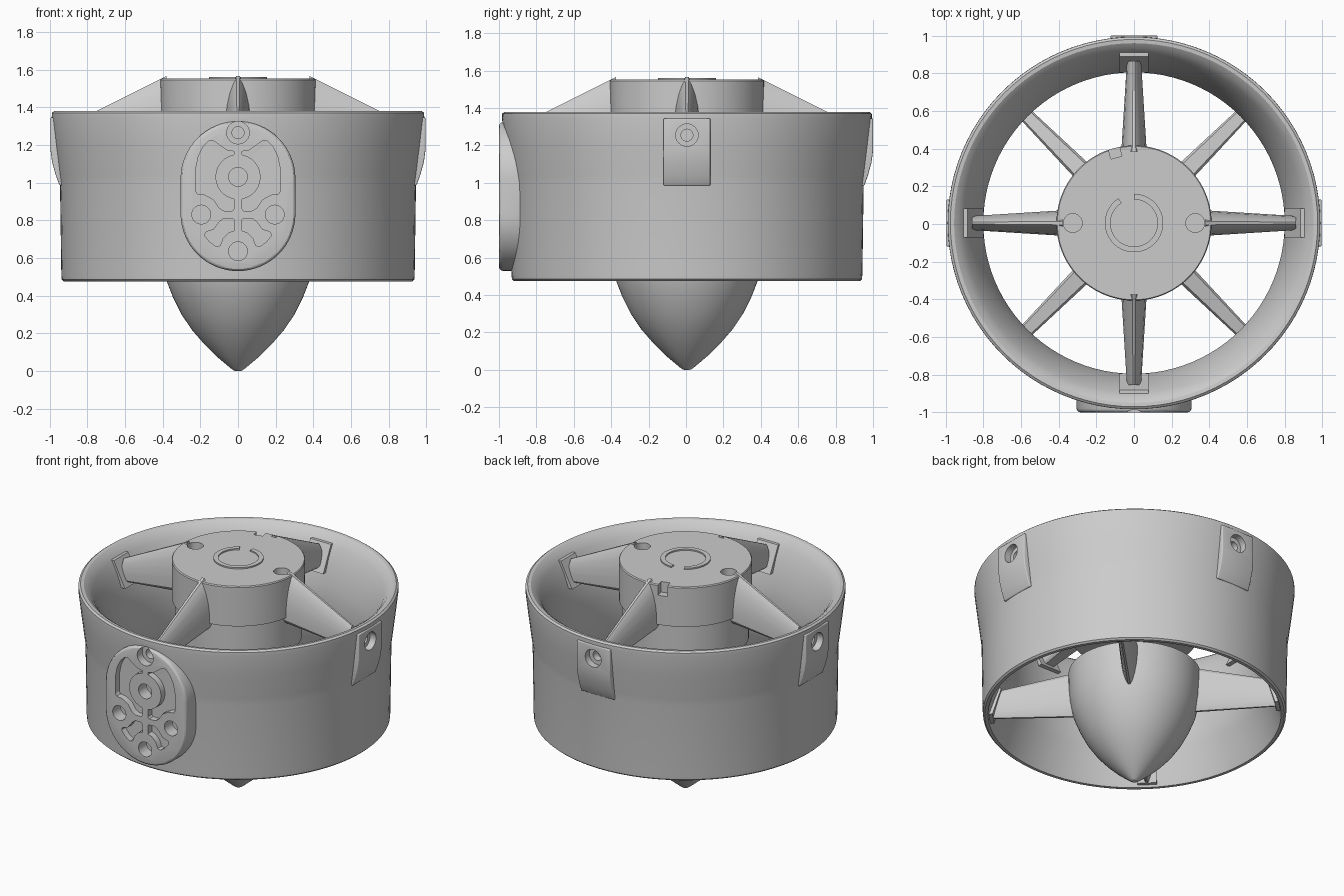
import bpy, bmesh
from math import sin, cos, pi, radians
from mathutils import Matrix, Vector

if "Cube" in bpy.data.objects:
    bpy.data.objects.remove(bpy.data.objects["Cube"])

CY = 0.005  # duct axis sits slightly behind the origin


def finish(name, bm, rot=0.0):
    bmesh.ops.remove_doubles(bm, verts=bm.verts, dist=1e-5)
    bmesh.ops.recalc_face_normals(bm, faces=bm.faces)
    bm.transform(Matrix.Translation((0, CY, 0)) @ Matrix.Rotation(rot, 4, 'Z'))
    me = bpy.data.meshes.new(name)
    bm.to_mesh(me)
    bm.free()
    ob = bpy.data.objects.new(name, me)
    bpy.context.collection.objects.link(ob)
    return ob


def lathe(name, profile, closed=False, n=96):
    bm = bmesh.new()
    rings = [[bm.verts.new((r * cos(2 * pi * i / n), r * sin(2 * pi * i / n), z))
              for i in range(n)] for r, z in profile]
    pairs = list(zip(rings, rings[1:])) + ([(rings[-1], rings[0])] if closed else [])
    for a, b in pairs:
        for i in range(n):
            j = (i + 1) % n
            bm.faces.new((a[i], a[j], b[j], b[i]))
    return finish(name, bm)


def loft(name, sec_a, sec_b, rot=0.0):
    """Solid between two matching cross-sections, turned about the axis."""
    bm = bmesh.new()
    a = [bm.verts.new(p) for p in sec_a]
    b = [bm.verts.new(p) for p in sec_b]
    bm.faces.new(a)
    bm.faces.new(b)
    for i in range(len(a)):
        j = (i + 1) % len(a)
        bm.faces.new((a[i], a[j], b[j], b[i]))
    return finish(name, bm, rot)


def front_prism(name, pts, r0, r1, rot=0.0):
    """Outline in x,z extruded radially, seen from the front."""
    return loft(name, [(x, -r0, z) for x, z in pts], [(x, -r1, z) for x, z in pts], rot)


def arc(x, z, r, a0=0, a1=360, n=24):
    n_pts = n if a1 - a0 == 360 else n + 1
    return [(x + r * cos(radians(a0 + (a1 - a0) * i / n)),
             z + r * sin(radians(a0 + (a1 - a0) * i / n))) for i in range(n_pts)]


def apply_mods(ob):
    bpy.context.view_layer.objects.active = ob
    for m in list(ob.modifiers):
        bpy.ops.object.modifier_apply(modifier=m.name)


def cut(targets, cutters):
    for ob in targets:
        for c in cutters:
            m = ob.modifiers.new("cut", 'BOOLEAN')
            m.operation, m.solver, m.object = 'DIFFERENCE', 'EXACT', c
        apply_mods(ob)
    for c in cutters:
        bpy.data.objects.remove(c)


def bevel(ob, width, angle=40):
    m = ob.modifiers.new("bevel", 'BEVEL')
    m.width, m.segments, m.limit_method, m.angle_limit = width, 3, 'ANGLE', radians(angle)
    apply_mods(ob)


# Duct ring: outer wall up, rounded lip, flared bore down
duct = lathe("duct", [
    (0.905, 0.475), (0.925, 0.475), (0.936, 0.485), (0.938, 0.51), (0.945, 0.99),
    (0.952, 1.04), (0.972, 1.2), (0.989, 1.345), (0.988, 1.37), (0.975, 1.38),
    (0.955, 1.378), (0.93, 1.36), (0.9, 1.32), (0.865, 1.25), (0.835, 1.17),
    (0.812, 1.08), (0.8, 1.0), (0.8, 0.78), (0.825, 0.7), (0.865, 0.59), (0.895, 0.5)],
    closed=True)

# Lower tail cone
lathe("tail_cone", [
    (0, 0), (0.02, 0.001), (0.04, 0.015), (0.115, 0.078), (0.18, 0.143), (0.245, 0.218),
    (0.3, 0.3), (0.345, 0.39), (0.38, 0.48), (0.398, 0.57), (0.406, 0.66), (0.408, 0.76),
    (0, 0.76)])

# Upper hub
hub = lathe("upper_hub", [(0, 1.02), (0.385, 1.02), (0.392, 1.03), (0.392, 1.28), (0.41, 1.28),
                          (0.412, 1.545), (0.407, 1.552), (0, 1.552)])
hub_cuts = []
for sx in (-1, 1):
    pts = arc(sx * 0.325, 0, 0.05)
    hub_cuts.append(loft("cutter", [(x, y, 1.45) for x, y in pts], [(x, y, 1.6) for x, y in pts]))
notch = [(-0.03, 1.48), (0.03, 1.48), (0.03, 1.6), (-0.03, 1.6)]
hub_cuts.append(front_prism("cutter", notch, 0.36, 0.45, radians(195)))
cut([hub], hub_cuts)

# Split ring on the hub top
ring = arc(0, 0, 0.155, 122, 450, 48) + arc(0, 0, 0.125, 122, 450, 48)[::-1]
loft("hub_ring", [(x, y, 1.54) for x, y in ring], [(x, y, 1.561) for x, y in ring])

# Streamlined strut section: blunt at v=0, narrow at v=1
HALF = [(0.38, 0), (0.5, 0.08), (0.5, 0.32), (0.44, 0.55), (0.33, 0.76), (0.18, 0.93), (0.07, 1)]
SECTION = HALF + [(-u, v) for u, v in reversed(HALF)]


def strut(name, r0, w0, blunt0, tip0, r1, w1, blunt1, tip1, rot):
    secs = [[(u * w, -r, b + v * (t - b)) for u, v in SECTION]
            for r, w, b, t in ((r0, w0, blunt0, tip0), (r1, w1, blunt1, tip1))]
    loft(name, *secs, rot)


def bracket(name, w, lower, upper, rot):
    """Thin mounting plate leaning along the bore wall; (r, z) ends."""
    secs = []
    for x in (-w, w):
        (ra, za), (rb, zb) = lower, upper
        secs.append([(x, -ra, za), (x, -ra - 0.03, za), (x, -rb - 0.02, zb), (x, -rb, zb)])
    loft(name, *secs, rot)


for k in range(4):
    a = k * pi / 2
    strut("upper_strut", 0.38, 0.135, 1.24, 1.565, 0.86, 0.075, 1.18, 1.325, a)
    bracket("upper_bracket", 0.078, (0.80, 1.16), (0.885, 1.33), a)
    strut("lower_strut", 0.34, 0.11, 0.77, 0.475, 0.88, 0.07, 0.66, 0.49, a + pi / 4)
    bracket("lower_bracket", 0.06, (0.875, 0.49), (0.82, 0.67), a + pi / 4)

# Outside screw pads on the right, back and left
PAD = [(0.925, 0.985), (0.948, 0.985), (0.968, 1.04), (0.987, 1.11), (0.995, 1.17),
       (0.995, 1.345), (0.94, 1.345)]
for k in (1, 2, 3):
    a = k * pi / 2
    pad = loft("screw_pad", [(-0.125, -r, z) for r, z in PAD], [(0.125, -r, z) for r, z in PAD], a)
    bevel(pad, 0.006)
    cut([duct, pad], [front_prism("cutter", arc(0, 1.255, 0.06), 0.95, 1.1, a),
                      front_prism("cutter", arc(0, 1.255, 0.032), 0.9, 1.1, a)])

# Front mounting plate, fitted to the duct wall
outline = arc(0, 1.02, 0.305, 0, 180, 32) + arc(0, 0.835, 0.305, 180, 360, 32)
plate = front_prism("mounting_plate", outline, 0.86, 1.005)
bevel(plate, 0.02)
cut([plate], [lathe("cutter", [(0, 0.3), (0.925, 0.3), (0.932, 1.0), (0.97, 1.36), (0.97, 1.6),
                               (0, 1.6)])])

# Plate pockets, mirrored left and right, and bolt holes
UPPER = arc(0, 1.03, 0.12, -80, 80, 12) + [
    (0.02, 1.165), (0.06, 1.172), (0.1, 1.2), (0.13, 1.222), (0.155, 1.22), (0.185, 1.19),
    (0.21, 1.14), (0.225, 1.07), (0.225, 0.955), (0.215, 0.94), (0.175, 0.935), (0.13, 0.91),
    (0.1, 0.865), (0.075, 0.85), (0.03, 0.85), (0.02, 0.862)]
LOWER = [(0.02, 0.8), (0.03, 0.81), (0.075, 0.81), (0.1, 0.79), (0.13, 0.75), (0.17, 0.738),
         (0.178, 0.72), (0.15, 0.685), (0.115, 0.66), (0.095, 0.665), (0.08, 0.705),
         (0.05, 0.735), (0.02, 0.745)]
cutters = [front_prism("cutter", [(s * x, z) for x, z in p], 0.962, 1.1)
           for p in (UPPER, LOWER) for s in (-1, 1)]
cutters += [front_prism("cutter", arc(x, z, 0.05), 0.92, 1.1)
            for x, z in ((-0.195, 0.83), (0.195, 0.83), (0, 0.635), (0, 1.03))]
cutters += [front_prism("cutter", arc(0, 1.265, 0.06), 0.95, 1.1),
            front_prism("cutter", arc(0, 1.265, 0.032), 0.9, 1.1)]
cut([duct, plate], cutters)

# Smooth shading with sharp edges kept
bpy.ops.object.select_all(action='SELECT')
bpy.ops.object.shade_smooth_by_angle(angle=radians(30))
